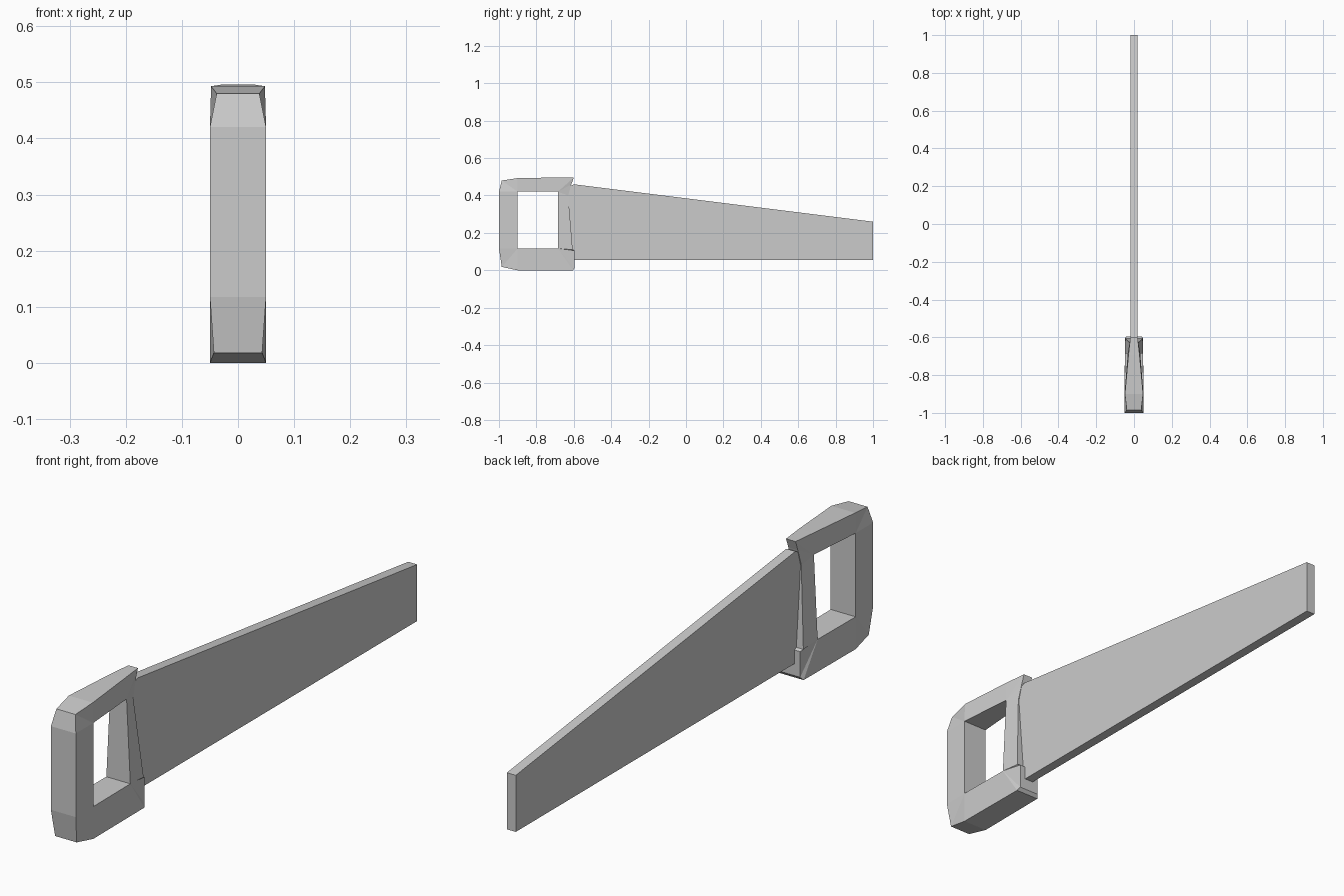
import bpy, bmesh

cube = bpy.data.objects.get("Cube")
if cube:
    bpy.data.objects.remove(cube, do_unlink=True)

GREY = (0.6, 0.6, 0.6, 1.0)
mat = bpy.data.materials.new("plain grey")
mat.use_nodes = True
mat.diffuse_color = GREY
mat.node_tree.nodes["Principled BSDF"].inputs["Base Color"].default_value = GREY


def finish(name, bm):
    bmesh.ops.recalc_face_normals(bm, faces=bm.faces)
    mesh = bpy.data.meshes.new(name)
    bm.to_mesh(mesh)
    bm.free()
    mesh.materials.append(mat)
    obj = bpy.data.objects.new(name, mesh)
    bpy.context.collection.objects.link(obj)
    return obj


def both_sides(bm, points):
    """Mirrored vertex pairs from (y, z, half width) points."""
    return [[bm.verts.new((s * w, y, z)) for s in (-1, 1)] for y, z, w in points]


def bridge_rim(bm, pairs):
    """Faces joining the left and right outlines."""
    for a, b in zip(pairs, pairs[1:] + pairs[:1]):
        bm.faces.new((a[0], b[0], b[1], a[1]))


# Blade: tapering flat plate
bm = bmesh.new()
T = 0.018
blade = both_sides(bm, [(-0.64, 0.055, T), (1, 0.055, T), (1, 0.26, T), (-0.6, 0.46, T), (-0.64, 0.44, T)])
bridge_rim(bm, blade)
for s in (0, 1):
    bm.faces.new([p[s] for p in blade])
finish("blade", bm)

# Handle: outline points (y, z, half width), each tied to a corner of the grip hole
bm = bmesh.new()
hole = both_sides(bm, [(-0.9, 0.117, 0.05), (-0.9, 0.42, 0.05), (-0.685, 0.42, 0.033), (-0.685, 0.117, 0.048)])
outline = [
    (0, (-0.9, 0.0, 0.05)), (0, (-0.985, 0.018, 0.043)), (0, (-1.0, 0.117, 0.05)),
    (1, (-1.0, 0.42, 0.05)), (1, (-0.985, 0.48, 0.038)), (1, (-0.9, 0.493, 0.048)),
    (2, (-0.69, 0.496, 0.029)), (2, (-0.6, 0.496, 0.019)), (2, (-0.613, 0.46, 0.019)),
    (2, (-0.63, 0.4, 0.021)),
    (3, (-0.606, 0.11, 0.046)), (3, (-0.595, 0.105, 0.041)), (3, (-0.595, 0.012, 0.041)),
    (3, (-0.605, 0.0, 0.048)),
]
outer = both_sides(bm, [p for _, p in outline])
corner = [c for c, _ in outline]
bridge_rim(bm, outer)
bridge_rim(bm, hole)
for i, a in enumerate(outer):
    j = (i + 1) % len(outer)
    b, ca, cb = outer[j], corner[i], corner[j]
    for s in (0, 1):
        face = [a[s], b[s], hole[cb][s]]
        if ca != cb:
            face.append(hole[ca][s])
        bm.faces.new(face)
finish("handle", bm)
